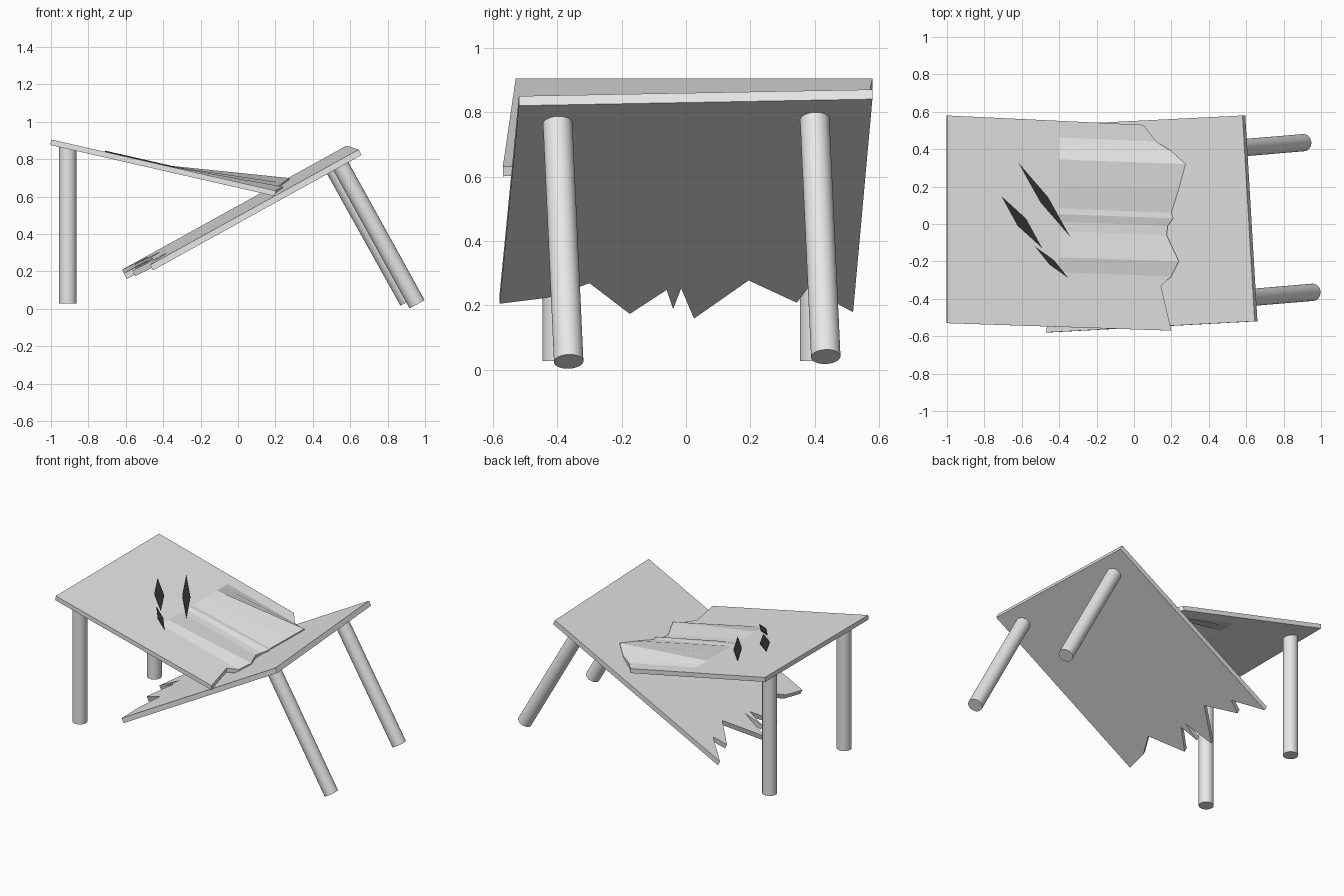
import bpy, bmesh
from mathutils import Vector

cube = bpy.data.objects.get("Cube")
if cube:
    bpy.data.objects.remove(cube, do_unlink=True)


def make_material(name, value):
    mat = bpy.data.materials.new(name)
    mat.use_nodes = True
    colour = (value, value, value, 1)
    mat.diffuse_color = colour
    mat.node_tree.nodes["Principled BSDF"].inputs["Base Color"].default_value = colour
    return mat


grey = make_material("light grey", 0.8)
dark = make_material("crack dark", 0.03)


def finish(bm, name, mat):
    bmesh.ops.recalc_face_normals(bm, faces=bm.faces)
    mesh = bpy.data.meshes.new(name)
    bm.to_mesh(mesh)
    bm.free()
    mesh.materials.append(mat)
    obj = bpy.data.objects.new(name, mesh)
    bpy.context.collection.objects.link(obj)
    return obj


def slab(name, columns, offset, mat=grey):
    """Bridge equal-length point rows into a sheet, then give it thickness."""
    bm = bmesh.new()
    rows = [[bm.verts.new(p) for p in col] for col in columns]
    for a, b in zip(rows, rows[1:]):
        for i in range(len(a) - 1):
            bm.faces.new((a[i], b[i], b[i + 1], a[i + 1]))
    ext = bmesh.ops.extrude_face_region(bm, geom=bm.faces[:], use_keep_orig=True)
    moved = [g for g in ext["geom"] if isinstance(g, bmesh.types.BMVert)]
    bmesh.ops.translate(bm, verts=moved, vec=offset)
    return finish(bm, name, mat)


# Planes of the two broken halves
def fallen_z(x, y):
    return 0.523 + 0.55 * x + 0.051 * y


def raised_z(x):
    return 0.905 - 0.228 * (x + 1)


# Fallen half, splintered at its low end: (y, x) along the break
splinters = [(-.58, -.47), (-.43, -.45), (-.3, -.38), (-.175, -.565), (-.06, -.44),
             (-.04, -.55), (-.015, -.435), (.025, -.61), (.195, -.41),
             (.345, -.55), (.38, -.47), (.52, -.62)]
low, high = [], []
for y, x in splinters:
    t = (y + .58) / 1.1
    hx, hy = .645 - .065 * t, -.52 + 1.1 * t
    low.append((x, y, fallen_z(x, y)))
    high.append((hx, hy, fallen_z(hx, hy)))
slab("fallen_tabletop_half", [low, high], (.015, 0, -.03))

# Raised half, its torn edge resting on the fallen half
tear = [(.2, -.57), (.165, -.42), (.145, -.33), (.2, -.28), (.24, -.2), (.175, -.06),
        (.18, -.01), (.21, .03), (.2, .06), (.24, .19), (.275, .32),
        (.2, .39), (.12, .44), (.05, .53)]
outer, middle, torn = [], [], []
for x, y in tear:
    t = (y + .57) / 1.1
    oy = -.53 + 1.11 * t
    k = .6 / (x + 1)
    outer.append((-1, oy, raised_z(-1)))
    middle.append((-.4, oy + (y - oy) * k, raised_z(-.4)))
    torn.append((x, y, max(raised_z(x), fallen_z(x, y) + .008)))
slab("raised_tabletop_half", [outer, middle, torn], (-.002, 0, -.03))


# Dark splits in the raised half
def split(name, start, end, width):
    a, b = Vector(start), Vector(end)
    side = (b - a).orthogonal().normalized() * width / 2
    mid = (a + b) / 2
    bm = bmesh.new()
    pts = (a, mid + side, b, mid - side)
    verts = [bm.verts.new((p.x, p.y, raised_z(p.x) + .006)) for p in pts]
    face = bm.faces.new(verts)
    ext = bmesh.ops.extrude_face_region(bm, geom=[face], use_keep_orig=True)
    moved = [g for g in ext["geom"] if isinstance(g, bmesh.types.BMVert)]
    bmesh.ops.translate(bm, verts=moved, vec=(0, 0, -.008))
    finish(bm, name, dark)


split("back_split", (-.62, .33), (-.34, -.07), .05)
split("middle_split", (-.71, .15), (-.49, -.13), .06)
split("front_split", (-.53, -.12), (-.35, -.29), .035)


# Round legs
def leg(name, foot, top):
    foot, top = Vector(foot), Vector(top)
    axis = top - foot
    bpy.ops.mesh.primitive_cylinder_add(vertices=32, radius=.046, depth=axis.length,
                                        location=(foot + top) / 2)
    obj = bpy.context.object
    obj.name = name
    obj.rotation_mode = 'QUATERNION'
    obj.rotation_quaternion = axis.to_track_quat('Z', 'Y')
    obj.data.materials.append(grey)
    bpy.ops.object.shade_smooth_by_angle()


for label, y in (("front", -.4), ("back", .4)):
    leg(label + "_upright_leg", (-.91, y, .027), (-.91, y, .868))
leg("front_leaning_leg", (.957, -.365, .025), (.54, -.4, .78))
leg("back_leaning_leg", (.908, .435, .04), (.49, .4, .79))
